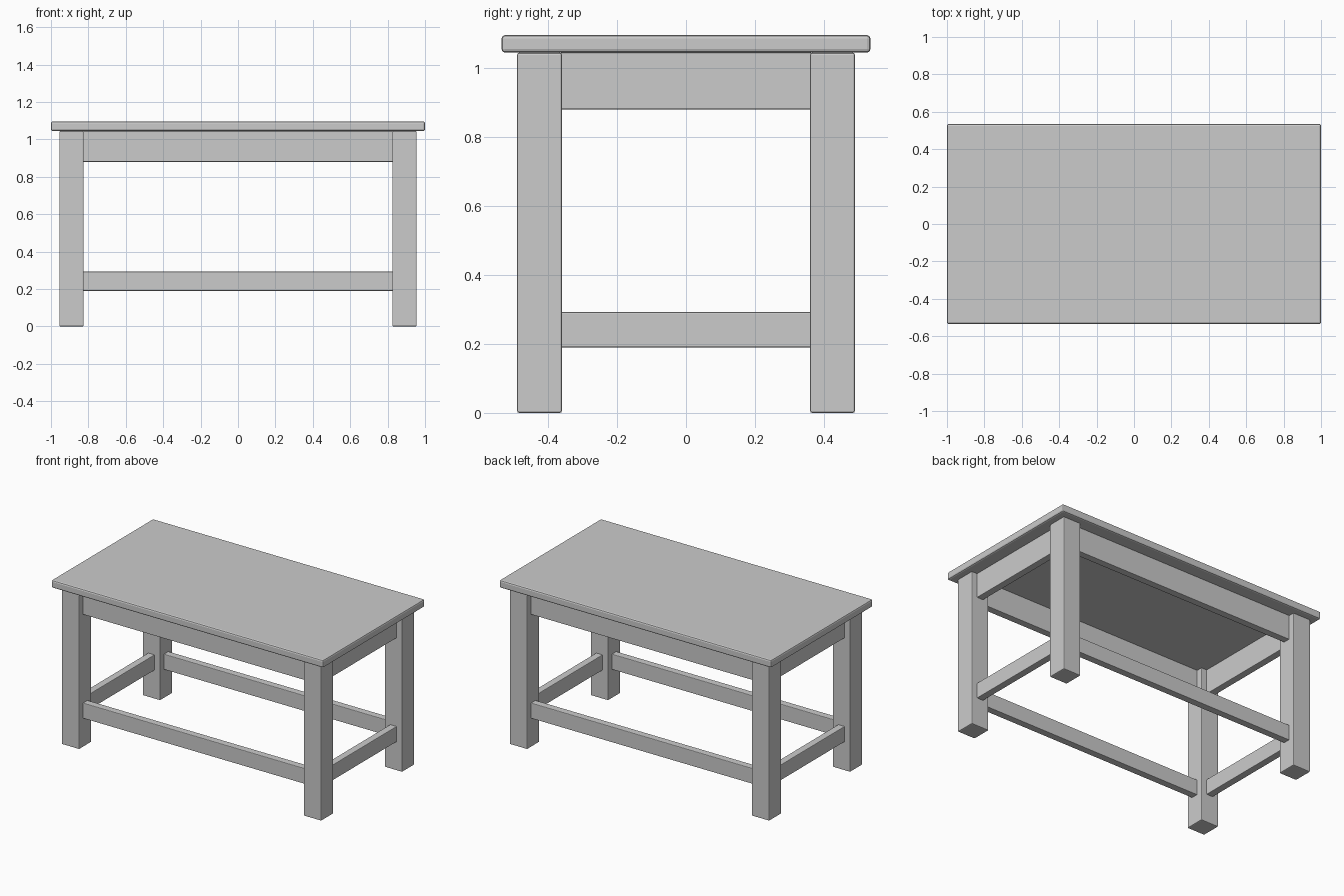
import bpy

if "Cube" in bpy.data.objects:
    bpy.data.objects.remove(bpy.data.objects["Cube"])


def box(name, x, y, z, bevel):
    """Bevelled block from (min, max) ranges on each axis."""
    ranges = (x, y, z)
    bpy.ops.mesh.primitive_cube_add(size=1, location=[(a + b) / 2 for a, b in ranges])
    ob = bpy.context.object
    ob.name = name
    ob.scale = [b - a for a, b in ranges]
    bpy.ops.object.transform_apply(location=False, rotation=False, scale=True)
    mod = ob.modifiers.new("edge_bevel", 'BEVEL')
    mod.width = bevel
    mod.segments = 2
    return ob


def around(centre, half):
    return (centre - half, centre + half)


LEG_X, LEG_Y, LEG_HALF = 0.89, 0.425, 0.065   # leg centres and half width
RAIL_HALF = 0.024                             # half thickness of rails
TOP_Z = 1.045                                 # underside of the table top
RAIL_X = LEG_X - LEG_HALF + 0.006             # rails tuck slightly into the legs
RAIL_Y = LEG_Y - LEG_HALF + 0.006

# Table top
box("table_top", (-1, 1), (-0.535, 0.535), (TOP_Z, 1.096), 0.01)

# Four square legs
for sx, side in ((-1, "left"), (1, "right")):
    for sy, end in ((-1, "front"), (1, "back")):
        box(f"{end}_{side}_leg", around(sx * LEG_X, LEG_HALF),
            around(sy * LEG_Y, LEG_HALF), (0, TOP_Z), 0.006)

# Deep aprons under the top and low stretchers, centred on the legs
for part, z in (("apron", (0.88, TOP_Z)), ("stretcher", (0.19, 0.293))):
    for s, long_side, short_side in ((-1, "front", "left"), (1, "back", "right")):
        box(f"{long_side}_{part}", (-RAIL_X, RAIL_X),
            around(s * LEG_Y, RAIL_HALF), z, 0.004)
        box(f"{short_side}_{part}", around(s * LEG_X, RAIL_HALF),
            (-RAIL_Y, RAIL_Y), z, 0.004)
